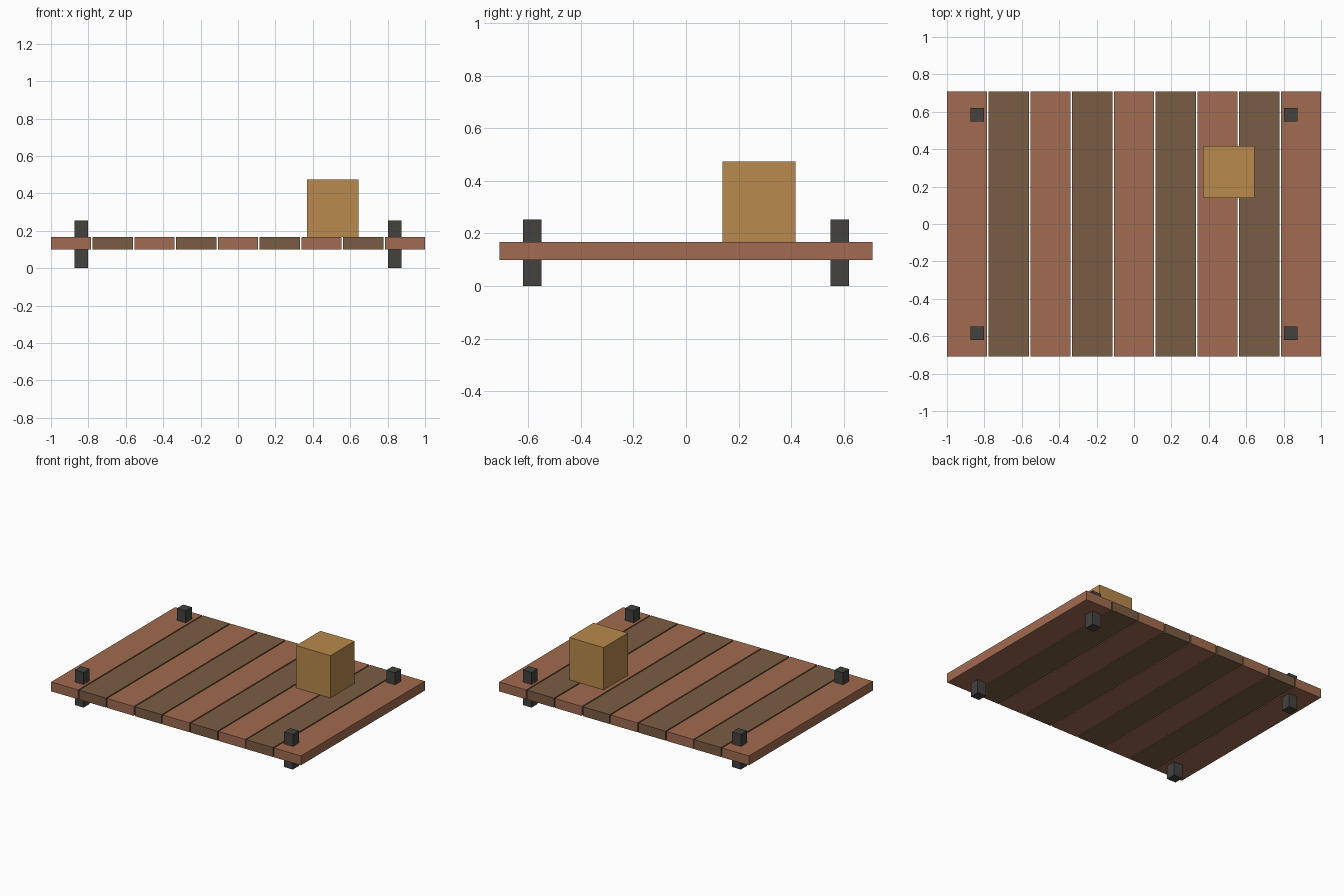
import bpy

if "Cube" in bpy.data.objects:
    bpy.data.objects.remove(bpy.data.objects["Cube"])


def material(name, rgb):
    # sRGB 0-255 to linear diffuse colour
    lin = [(c / 255 / 12.92) if c < 10 else ((c / 255 + 0.055) / 1.055) ** 2.4 for c in rgb]
    m = bpy.data.materials.new(name)
    m.diffuse_color = (*lin, 1)
    m.use_nodes = True
    m.node_tree.nodes["Principled BSDF"].inputs["Base Color"].default_value = m.diffuse_color
    return m


def box(name, lo, hi, mat):
    bpy.ops.mesh.primitive_cube_add(size=1, location=[(a + b) / 2 for a, b in zip(lo, hi)])
    ob = bpy.context.object
    ob.name = name
    ob.scale = [b - a for a, b in zip(lo, hi)]
    bpy.ops.object.transform_apply(location=False, rotation=False, scale=True)
    ob.data.materials.append(mat)
    return ob


red_wood = material("red wood", (161, 107, 80))
brown_wood = material("brown wood", (122, 93, 67))
dark_iron = material("dark iron", (68, 66, 63))
crate_wood = material("crate wood", (184, 138, 76))

# Deck: nine planks in alternating colours with narrow gaps
PITCH, WIDTH, HALF_LEN = 0.2231, 0.2152, 0.708
for i in range(9):
    x = (i - 4) * PITCH
    box(f"plank_{i + 1}", (x - WIDTH / 2, -HALF_LEN, 0.099), (x + WIDTH / 2, HALF_LEN, 0.167),
        red_wood if i % 2 == 0 else brown_wood)

# Corner posts passing through the deck
for sx, side in ((-1, "left"), (1, "right")):
    for sy, end in ((-1, "front"), (1, "back")):
        x, y, h = sx * 0.838, sy * 0.584, 0.035
        box(f"{end}_{side}_post", (x - h, y - h, 0), (x + h, y + h, 0.254), dark_iron)

# Crate resting on the deck
box("crate", (0.368, 0.139, 0.167), (0.643, 0.416, 0.473), crate_wood)
